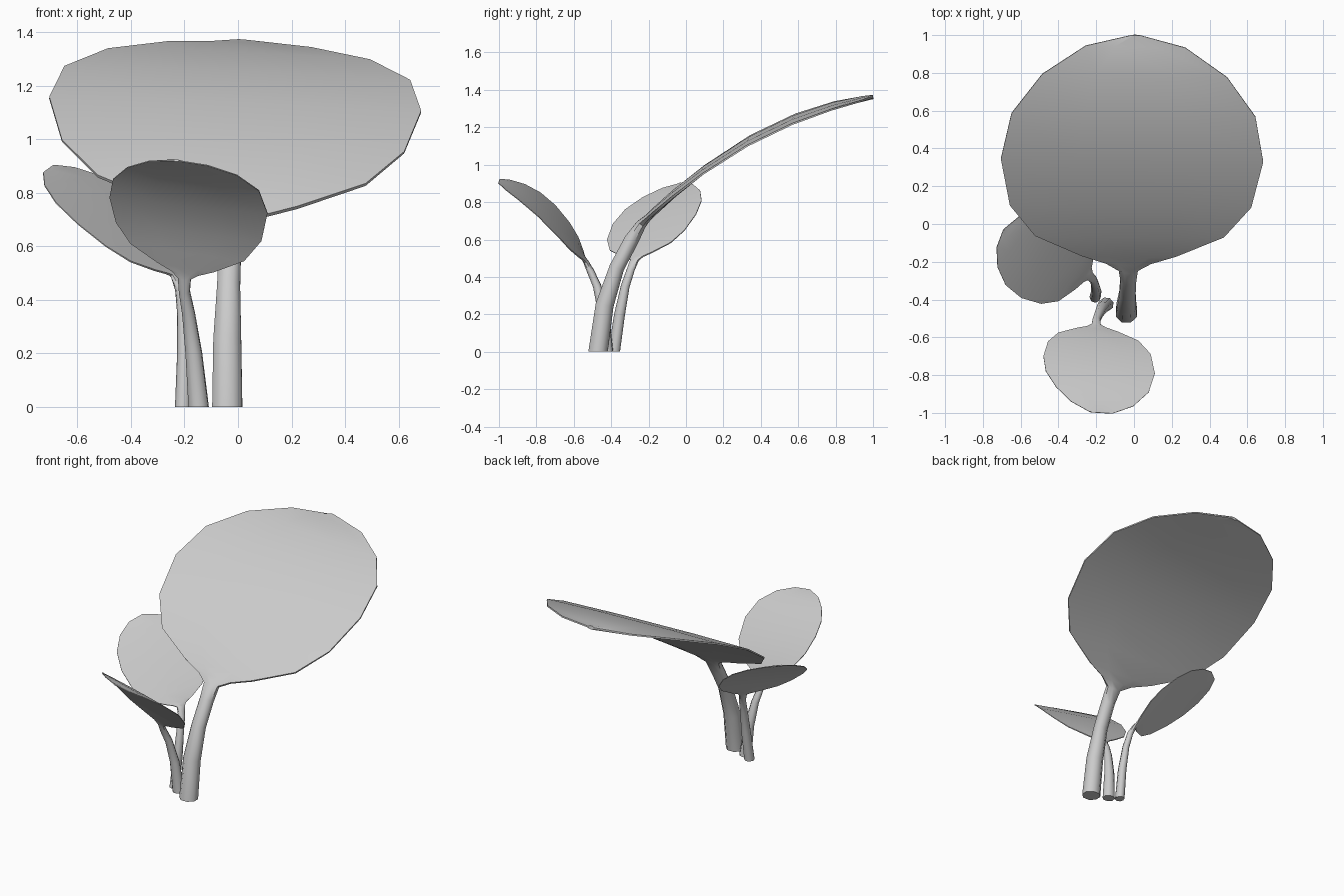
import bpy, bmesh
from math import cos, sin, pi, radians
from mathutils import Vector

if "Cube" in bpy.data.objects:
    bpy.data.objects.remove(bpy.data.objects["Cube"])

SIDES = 8
# leaf outline: (fraction along midrib, fraction of half width)
OUTLINE = [(.03, .17), (.065, .36), (.155, .72), (.29, .92), (.49, 1), (.68, .93),
           (.84, .705), (.955, .38), (1, .03)]


def sprout(name, stem, rib, side, width, thick):
    """One stem (x, y, z, radius) lofted into a flat round leaf on a curved midrib."""
    a, b, c = map(Vector, rib)
    side = Vector(side).normalized()
    neck = stem[-1][3]
    rows = [(Vector(s[:3]), s[3], s[3]) for s in stem]
    rows.append((a, neck * 1.2, neck * .7))
    for t, w in OUTLINE:
        p = a * (1 - t) ** 2 + b * 2 * t * (1 - t) + c * t * t
        rows.append((p, width * w, thick + (neck * .5 - thick) * max(0, 1 - t / .29)))
    bm = bmesh.new()
    rings = []
    for i, (p, w, h) in enumerate(rows):
        # section frame across the path; the foot is level
        tan = Vector((0, 0, 1))
        if i:
            tan = (rows[min(i + 1, len(rows) - 1)][0] - rows[i - 1][0]).normalized()
        s = (side - tan * side.dot(tan)).normalized()
        n = s.cross(tan)
        rings.append([bm.verts.new(p + s * w * cos(q) / cos(pi / SIDES) + n * h * sin(q))
                      for q in (2 * pi * (k + .5) / SIDES for k in range(SIDES))])
    for r, q in zip(rings, rings[1:]):
        for k in range(SIDES):
            j = (k + 1) % SIDES
            bm.faces.new((r[k], r[j], q[j], q[k]))
    bm.faces.new(rings[0])
    bm.faces.new(rings[-1])
    bmesh.ops.recalc_face_normals(bm, faces=bm.faces)
    me = bpy.data.meshes.new(name)
    bm.to_mesh(me)
    bm.free()
    ob = bpy.data.objects.new(name, me)
    bpy.context.collection.objects.link(ob)
    bpy.ops.object.select_all(action='DESELECT')
    ob.select_set(True)
    bpy.context.view_layer.objects.active = ob
    bpy.ops.object.shade_smooth_by_angle(angle=radians(50))


# large leaf leaning back
sprout("large_leaf",
       [(-.04, -.47, 0, .056), (-.04, -.435, .25, .052), (-.035, -.37, .45, .043), (-.03, -.29, .6, .042)],
       [(-.03, -.24, .68), (-.01, .32, 1.25), (.01, 1, 1.362)],
       (1.39, -.03, -.06), .695, .012)
# small leaf leaning forward
sprout("front_leaf",
       [(-.147, -.425, 0, .037), (-.165, -.44, .2, .03), (-.185, -.475, .35, .023), (-.2, -.51, .43, .02)],
       [(-.2, -.535, .48), (-.155, -.735, .815), (-.23, -.995, .92)],
       (.59, -.06, -.09), .30, .005)
# small leaf leaning left
sprout("left_leaf",
       [(-.205, -.385, 0, .03), (-.2, -.355, .2, .027), (-.205, -.325, .35, .022), (-.215, -.295, .44, .02)],
       [(-.235, -.275, .49), (-.458, -.18, .73), (-.69, -.03, .9)],
       (.18, .43, .11), .265, .005)
